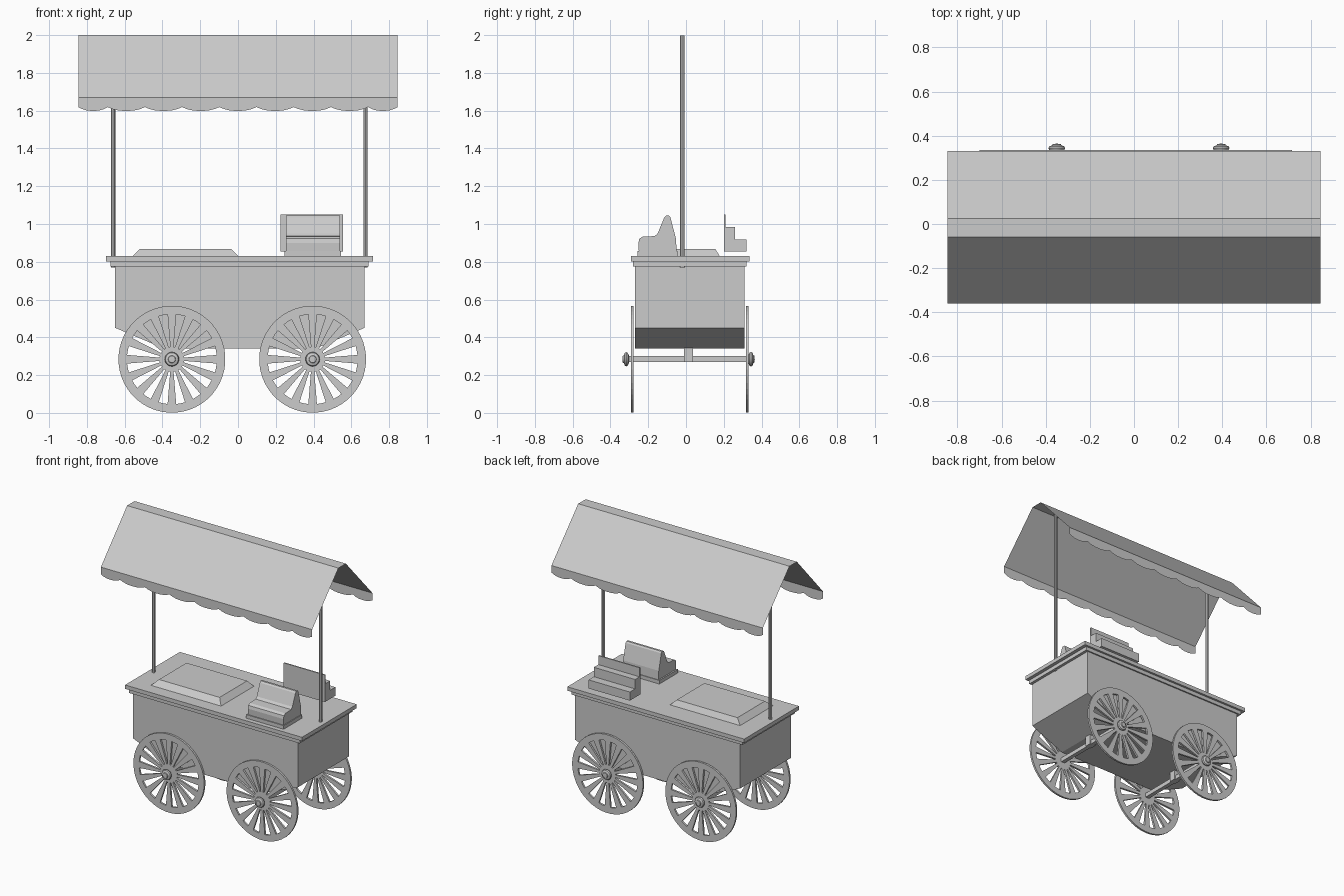
import bpy, bmesh, math
from mathutils import Matrix, Vector

if "Cube" in bpy.data.objects:
    bpy.data.objects.remove(bpy.data.objects["Cube"])


def finish(name, bm, smooth=False):
    bmesh.ops.remove_doubles(bm, verts=bm.verts, dist=1e-5)
    bmesh.ops.recalc_face_normals(bm, faces=bm.faces)
    me = bpy.data.meshes.new(name)
    bm.to_mesh(me)
    bm.free()
    ob = bpy.data.objects.new(name, me)
    bpy.context.collection.objects.link(ob)
    if smooth:
        bpy.context.view_layer.objects.active = ob
        ob.select_set(True)
        bpy.ops.object.shade_smooth_by_angle(angle=math.radians(35))
        ob.select_set(False)
    return ob


def box(name, x, y, z, top_inset=0):
    bm = bmesh.new()
    bmesh.ops.create_cube(bm, size=1)
    for v in bm.verts:
        inset = top_inset if v.co.z > 0 else 0
        v.co = Vector([a[0] + (c + 0.5) * (a[1] - a[0]) for a, c in zip((x, y, z), v.co)]) \
            - Vector((math.copysign(inset, v.co.x), math.copysign(inset, v.co.y), 0))
    return finish(name, bm)


def prism(name, pts, a, b, place):
    """Closed profile swept from a to b; place(u, v, w) gives the 3D point."""
    bm = bmesh.new()
    ends = [[bm.verts.new(place(u, v, w)) for u, v in pts] for w in (a, b)]
    bm.faces.new(ends[0])
    bm.faces.new(ends[1])
    n = len(pts)
    for i in range(n):
        j = (i + 1) % n
        bm.faces.new((ends[0][i], ends[0][j], ends[1][j], ends[1][i]))
    return finish(name, bm)


def along_x(u, v, w):
    return (w, u, v)


def along_y(u, v, w):
    return (u, w, v)


# Body with sloping undersides at both ends
prism("cart_body", [(-0.65, 0.78), (-0.65, 0.45), (-0.39, 0.34), (0.41, 0.34),
                    (0.67, 0.45), (0.67, 0.78)], -0.27, 0.31, along_y)

# Counter and its lip
box("counter_lip", (-0.675, 0.69), (-0.28, 0.32), (0.775, 0.802))
box("counter_top", (-0.70, 0.715), (-0.29, 0.335), (0.802, 0.83))

# Raised lid with bevelled edges
box("counter_lid", (-0.56, 0.005), (-0.20, 0.18), (0.828, 0.868))
lid = bpy.data.objects["counter_lid"]
for v in lid.data.vertices:
    if v.co.z > 0.85:
        v.co.x += 0.04 if v.co.x < -0.28 else -0.04
        v.co.y += 0.04 if v.co.y < 0 else -0.025

# Cash till on a base
box("till_base", (0.245, 0.545), (-0.257, -0.045), (0.828, 0.856))
prism("till", [(-0.25, 0.856), (-0.252, 0.90), (-0.247, 0.922), (-0.23, 0.933), (-0.165, 0.936),
               (-0.15, 0.95), (-0.115, 1.035), (-0.105, 1.045), (-0.09, 1.045), (-0.082, 1.035),
               (-0.053, 0.92), (-0.05, 0.856)], 0.255, 0.54, along_x)

# Stepped display rack facing the back
prism("display_rack", [(0.20, 0.855), (0.20, 1.05), (0.209, 1.05), (0.209, 0.985), (0.26, 0.985),
                       (0.26, 0.917), (0.32, 0.917), (0.32, 0.855)], 0.225, 0.555, along_x)

# Posts
for side, x in (("left", -0.661), ("right", 0.675)):
    bm = bmesh.new()
    bmesh.ops.create_cone(bm, cap_ends=True, segments=8, radius1=0.0115, radius2=0.0115,
                          depth=1.228, matrix=Matrix.Translation((x, -0.02, 1.384)))
    finish(side + "_post", bm)

# Canopy: thin folded sheet
bm = bmesh.new()
fold = [(-0.36, 1.67), (-0.06, 2.0), (0.025, 2.0), (0.33, 1.67)]
rows = [[bm.verts.new((x, y, z)) for x in (-0.845, 0.845)] for y, z in fold]
for p, q in zip(rows, rows[1:]):
    bm.faces.new((p[0], p[1], q[1], q[0]))
finish("canopy", bm)

# Scalloped valances on both eaves
cusps = [-0.845] + [-0.69 + 0.197 * i for i in range(8)] + [0.845]
for side, y in (("front", -0.36), ("back", 0.33)):
    bm = bmesh.new()
    prev = None
    for a, b in zip(cusps, cusps[1:]):
        for i in range(9):
            t = i / 8
            x = a + t * (b - a)
            z = 1.619 - 0.02 * (1 - abs(2 * t - 1) ** 2.5)
            cur = [bm.verts.new((x, y, 1.67)), bm.verts.new((x, y, z))]
            if prev and i:
                bm.faces.new((prev[0], prev[1], cur[1], cur[0]))
            prev = cur
    finish(side + "_valance", bm)


# Wheels: flat plate with tapered spokes
def wheel(name, x, y, n=16):
    bm = bmesh.new()

    def vert(r, a):
        return bm.verts.new((x + r * math.cos(a), y, 0.284 + r * math.sin(a)))
    pitch = 2 * math.pi / n
    outer, inner, hub = [], [], []
    for i in range(n):
        c = i * pitch
        for d in (-0.096, 0.096, pitch / 2):
            outer.append(vert(0.283, c + (math.copysign(pitch / 6, d) if d < 0.1 else d)))
            inner.append(vert(0.238, c + d))
        hub += [vert(0.066, c - 0.135), vert(0.066, c + 0.135)]
    for i in range(3 * n):
        j = (i + 1) % (3 * n)
        bm.faces.new((outer[i], outer[j], inner[j], inner[i]))
    for i in range(n):
        bm.faces.new((inner[3 * i], inner[3 * i + 1], hub[2 * i + 1], hub[2 * i]))
    bm.faces.new(hub)
    ob = finish(name, bm)
    mod = ob.modifiers.new("thickness", 'SOLIDIFY')
    mod.thickness = 0.014
    mod.offset = 0


# Turned hub caps
def hub_cap(name, x, y, s):
    bm = bmesh.new()
    prof = [(0, 0), (0.022, 0), (0.034, 0.005), (0.038, 0.013), (0.034, 0.021),
            (0.02, 0.026), (0.018, 0.032), (0, 0.033)]
    vs = [bm.verts.new((x + r, y + s * h, 0.284)) for r, h in prof]
    es = [bm.edges.new(e) for e in zip(vs, vs[1:])]
    bmesh.ops.spin(bm, geom=vs + es, cent=(x, y, 0.284), axis=(0, 1, 0),
                   angle=2 * math.pi, steps=20)
    finish(name, bm, True)


for end, x in (("left", -0.35), ("right", 0.395)):
    for side, y, cap, s in (("front", -0.284, -0.303, -1), ("back", 0.325, 0.331, 1)):
        wheel(f"{side}_{end}_wheel", x, y)
        hub_cap(f"{side}_{end}_hub", x, cap, s)
    # Axle and its bracket
    box(end + "_axle", (x - 0.015, x + 0.015), (-0.31, 0.345), (0.27, 0.30))
    box(end + "_axle_bracket", (x - 0.023, x + 0.023), (-0.01, 0.036), (0.27, 0.365))
